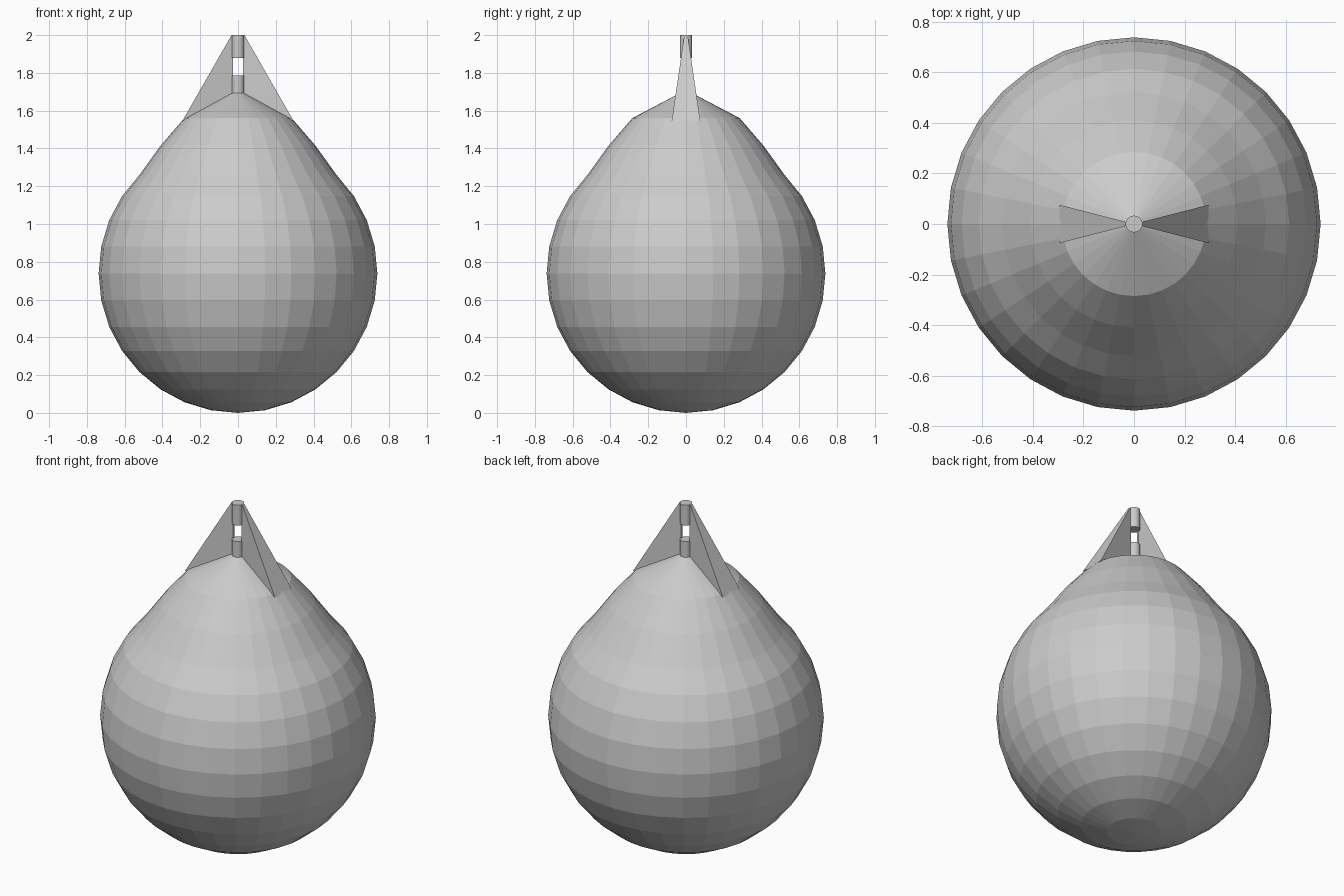
import bpy, bmesh
from math import cos, sin, pi

cube = bpy.data.objects.get("Cube")
if cube:
    bpy.data.objects.remove(cube, do_unlink=True)

# Single plain grey for the whole model
grey = bpy.data.materials.new("light_grey")
grey.use_nodes = True
grey.diffuse_color = (0.6, 0.6, 0.6, 1)
grey.node_tree.nodes["Principled BSDF"].inputs["Base Color"].default_value = (0.6, 0.6, 0.6, 1)

SEGMENTS = 32
RADIUS = 0.738
POST = 0.033


def make_object(name, bm):
    bmesh.ops.recalc_face_normals(bm, faces=bm.faces)
    mesh = bpy.data.meshes.new(name)
    bm.to_mesh(mesh)
    bm.free()
    mesh.materials.append(grey)
    obj = bpy.data.objects.new(name, mesh)
    bpy.context.collection.objects.link(obj)
    return obj


def lathe(name, profile, segments):
    """Revolve (radius, z) points about z; zero radius makes a pole."""
    bm = bmesh.new()
    rings = []
    for r, z in profile:
        count = segments if r > 0 else 1
        rings.append([bm.verts.new((r * cos(2 * pi * i / segments),
                                    r * sin(2 * pi * i / segments), z))
                      for i in range(count)])
    for low, high in zip(rings, rings[1:]):
        for i in range(segments):
            j = (i + 1) % segments
            corners = [low[i % len(low)], low[j % len(low)],
                       high[j % len(high)], high[i % len(high)]]
            bm.faces.new(list(dict.fromkeys(corners)))
    return make_object(name, bm)


# Ball: faceted sphere whose upper rings are drawn up into a cone
step = pi / 16
profile = [(0, 0)]
profile += [(RADIUS * sin(k * step), RADIUS * (1 - cos(k * step))) for k in range(1, 13)]
profile += [(0.41, 1.415), (0.285, 1.56), (0, 1.71)]
lathe("ball", profile, SEGMENTS)

# Centre post, split by the gap for the cable
for name, bottom, top in (("lower_post", 1.66, 1.785), ("upper_post", 1.88, 2.0)):
    lathe(name, [(0, bottom), (POST, bottom), (POST, top), (0, top)], SEGMENTS)


# Wedge fins widening outward from the post down to the cone
def make_fin(name, side):
    outline = [(0.027, 1.69), (0.295, 1.545), (0.034, 2.0), (0.027, 2.0)]
    bm = bmesh.new()
    walls = [[bm.verts.new((side * x, flank * x * 0.257, z)) for x, z in outline]
             for flank in (-1, 1)]
    for wall in walls:
        bm.faces.new(wall)
    for i in range(len(outline)):
        j = (i + 1) % len(outline)
        bm.faces.new((walls[0][i], walls[0][j], walls[1][j], walls[1][i]))
    make_object(name, bm)


make_fin("left_fin", 1)
make_fin("right_fin", -1)
